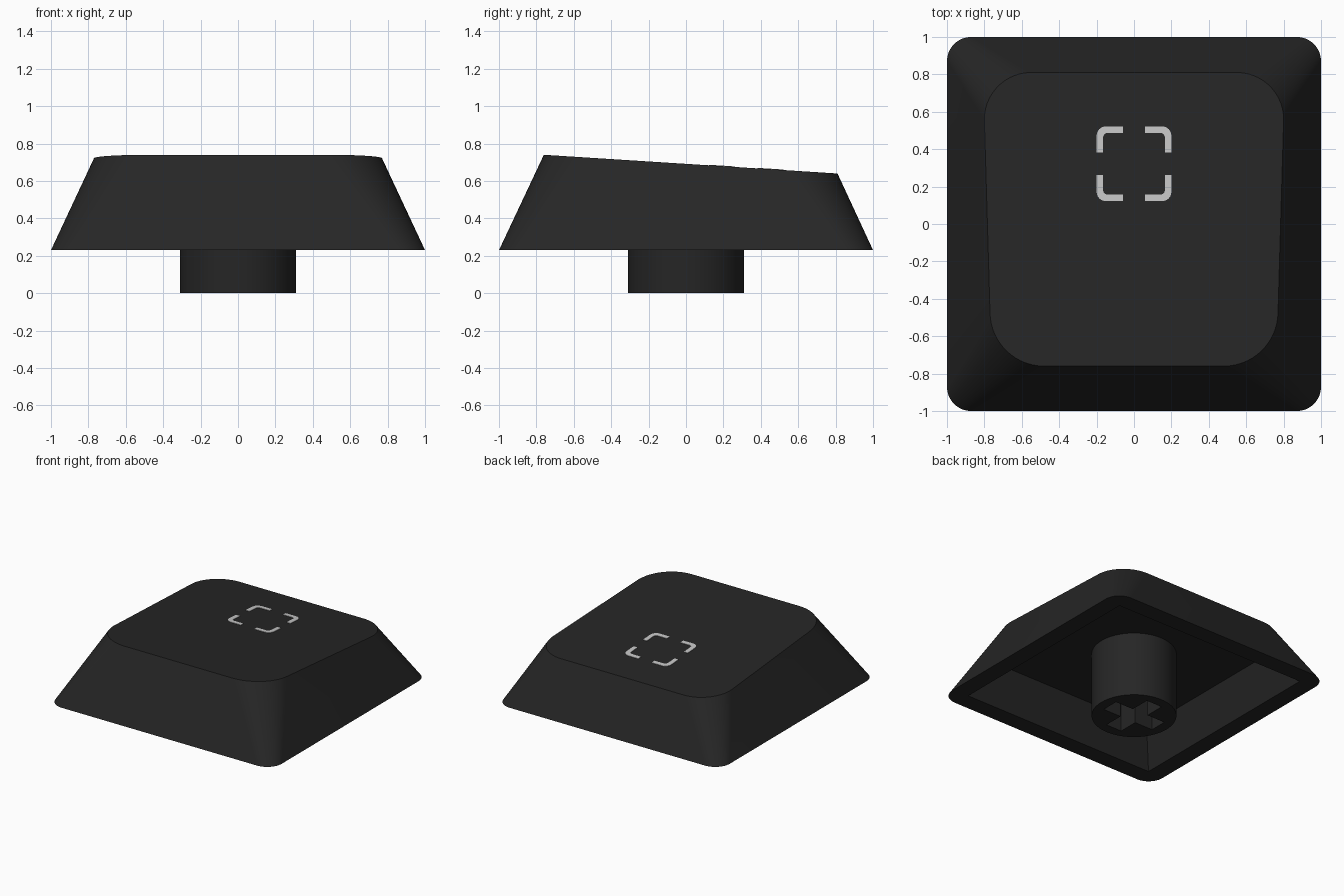
import bpy, bmesh, math

if "Cube" in bpy.data.objects:
    bpy.data.objects.remove(bpy.data.objects["Cube"])


def material(name, v):
    m = bpy.data.materials.new(name)
    m.diffuse_color = (v, v, v, 1)
    m.use_nodes = True
    m.node_tree.nodes["Principled BSDF"].inputs["Base Color"].default_value = m.diffuse_color
    return m


BLACK = material("charcoal plastic", 0.019)
GREY = material("light grey print", 0.57)


def finish(bm, name, mat, smooth=True):
    bmesh.ops.remove_doubles(bm, verts=bm.verts, dist=1e-5)
    bmesh.ops.recalc_face_normals(bm, faces=bm.faces)
    me = bpy.data.meshes.new(name)
    bm.to_mesh(me)
    bm.free()
    ob = bpy.data.objects.new(name, me)
    bpy.context.collection.objects.link(ob)
    me.materials.append(mat)
    if smooth:
        bpy.ops.object.select_all(action='DESELECT')
        ob.select_set(True)
        bpy.context.view_layer.objects.active = ob
        bpy.ops.object.shade_smooth_by_angle(angle=math.radians(35))
    return ob


def top_z(y):
    """Height of the sloping top surface."""
    return 0.74 - (y + 0.76) * 0.10 / 1.57


def arc(cx, cy, r, start, n):
    """Quarter circle, counter-clockwise from the start angle."""
    return [(cx + r * math.cos(start + i * math.pi / 2 / n),
             cy + r * math.sin(start + i * math.pi / 2 / n)) for i in range(n + 1)]


def outline(wf, wb, yf, yb, rf, rb, n=14):
    """Rounded trapezoid: half widths, y limits and radii at front and back."""
    q = math.pi / 2
    return (arc(wb - rb, yb - rb, rb, 0, n) + arc(-wb + rb, yb - rb, rb, q, n)
            + arc(-wf + rf, yf + rf, rf, 2 * q, n) + arc(wf - rf, yf + rf, rf, 3 * q, n))


def bridge(bm, a, b):
    for i in range(len(a)):
        j = (i + 1) % len(a)
        bm.faces.new((a[i], a[j], b[j], b[i]))


def ring(bm, pts, z):
    return [bm.verts.new((x, y, z(y) if callable(z) else z)) for x, y in pts]


# Hollow cap: ceiling, inner wall, rim, outer wall, sloping top
bm = bmesh.new()
rings = [ring(bm, outline(0.75, 0.75, -0.75, 0.75, 0, 0), 0.52),
         ring(bm, outline(0.86, 0.86, -0.86, 0.86, 0, 0), 0.23),
         ring(bm, outline(1, 1, -1, 1, 0.13, 0.13), 0.23),
         ring(bm, outline(0.77, 0.80, -0.76, 0.81, 0.29, 0.25), top_z)]
for a, b in zip(rings, rings[1:]):
    bridge(bm, a, b)
bm.faces.new(rings[0])
bm.faces.new(rings[-1])
finish(bm, "cap_shell", BLACK)

# Round stem with a cross-shaped socket in its lower end
bm = bmesh.new()
N, R, L, W = 64, 0.31, 0.23, 0.07
circle = [(R * math.cos(2 * math.pi * i / N), R * math.sin(2 * math.pi * i / N)) for i in range(N)]
cross = []
for k in range(4):
    c, s = round(math.cos(k * math.pi / 2)), round(math.sin(k * math.pi / 2))
    cross += [(x * c - y * s, x * s + y * c) for x, y in ((L, -W), (L, W), (W, W))]
wall_low, wall_high = ring(bm, circle, 0), ring(bm, circle, 0.53)
hole_low, hole_high = ring(bm, cross, 0), ring(bm, cross, 0.42)
bridge(bm, wall_low, wall_high)
bridge(bm, hole_low, hole_high)
bm.faces.new(wall_high)
bm.faces.new(hole_high)
edges = [bm.edges.get((loop[i - 1], loop[i])) for loop in (wall_low, hole_low)
         for i in range(len(loop))]
bmesh.ops.triangle_fill(bm, edges=edges, use_beauty=True)
finish(bm, "stem", BLACK)

# Four printed corner brackets on the top
q = arc(0.15, 0.15, 0.05, 0, 6)
inner = arc(0.14, 0.14, 0.025, 0, 6)
bracket = [(0.2, 0.06)] + q + [(0.06, 0.2), (0.06, 0.165)] + inner[::-1] + [(0.165, 0.06)]
for sx, sxn in ((1, "right"), (-1, "left")):
    for sy, syn in ((1, "back"), (-1, "front")):
        bm = bmesh.new()
        pts = [(sx * x, 0.322 + sy * y) for x, y in bracket]
        low = ring(bm, pts, lambda y: top_z(y) - 0.002)
        high = ring(bm, pts, lambda y: top_z(y) + 0.003)
        bridge(bm, low, high)
        bm.faces.new(low)
        bm.faces.new(high)
        finish(bm, f"bracket_{syn}_{sxn}", GREY, smooth=False)
